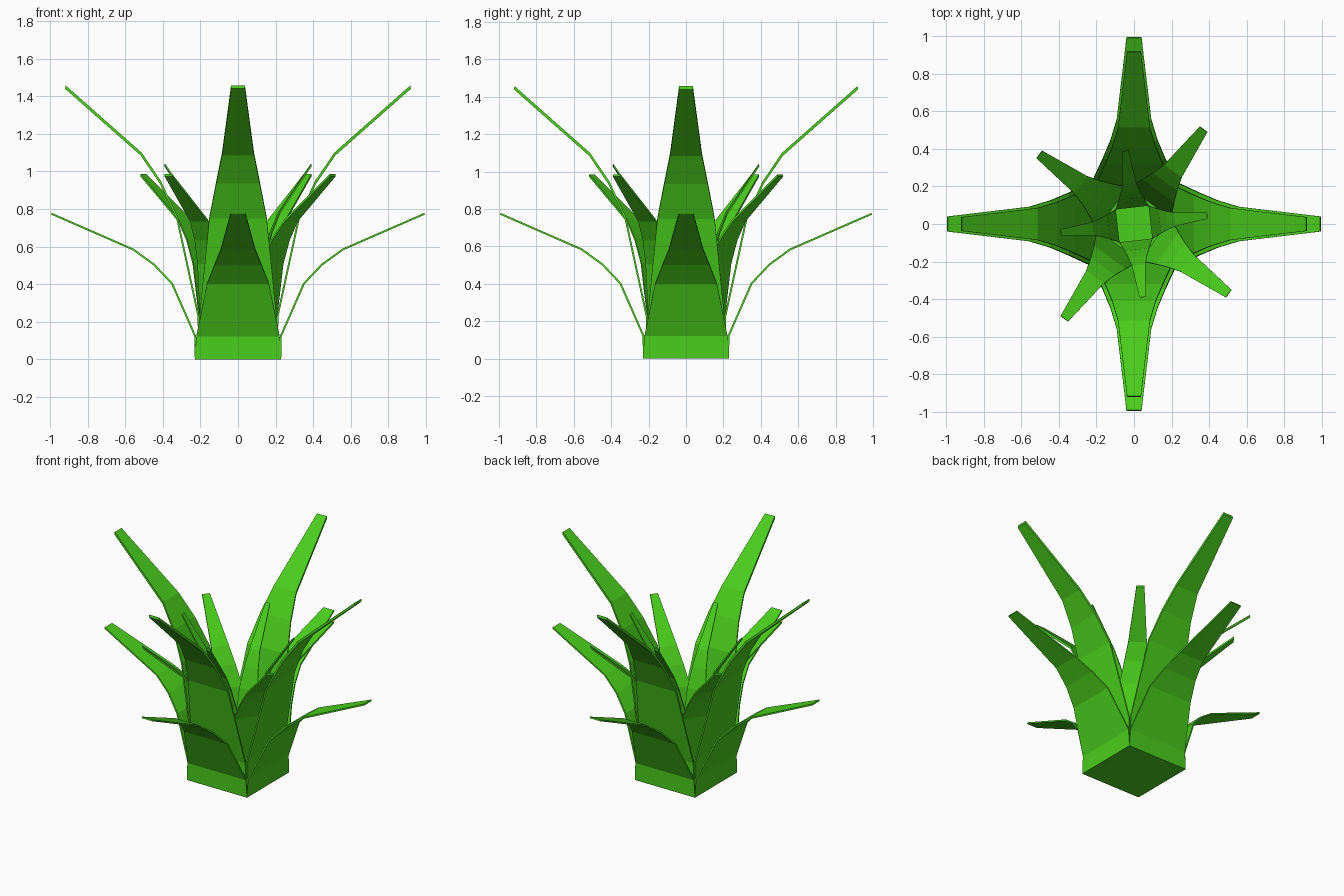
import bpy, bmesh
from math import radians
from mathutils import Matrix

if "Cube" in bpy.data.objects:
    bpy.data.objects.remove(bpy.data.objects["Cube"])

green = bpy.data.materials.new("leaf_green")
green.diffuse_color = (0.07, 0.62, 0.012, 1)
green.use_nodes = True
green.node_tree.nodes["Principled BSDF"].inputs["Base Color"].default_value = green.diffuse_color

# Leaf profile: distance from centre, height, half width
PROFILE = [(0.23, 0.0, 0.23), (0.232, 0.12, 0.222), (0.355, 0.40, 0.165),
           (0.45, 0.50, 0.125), (0.56, 0.58, 0.092), (0.995, 0.77, 0.04)]


def leaf_tier(name, width, height, angle):
    """Square floor with four bent, tapering leaves, as one thin shell."""
    bm = bmesh.new()
    for side in range(4):
        turn = Matrix.Rotation(radians(90 * side), 3, 'Z')
        rows = [[bm.verts.new(turn @ Matrix.Identity(3) @ p) for p in pair]
                for pair in (leaf_points(*row) for row in PROFILE)]
        for (a, b), (c, d) in zip(rows, rows[1:]):
            bm.faces.new((a, b, d, c))
    # floor
    r = PROFILE[0][0]
    bm.faces.new([bm.verts.new(p) for p in
                  ((-r, -r, 0), (-r, r, 0), (r, r, 0), (r, -r, 0))])
    bmesh.ops.remove_doubles(bm, verts=bm.verts, dist=0.0005)
    mesh = bpy.data.meshes.new(name)
    bm.to_mesh(mesh)
    bm.free()
    mesh.materials.append(green)
    ob = bpy.data.objects.new(name, mesh)
    bpy.context.collection.objects.link(ob)
    ob.scale = (width, width, height)
    ob.rotation_euler.z = radians(angle)
    shell = ob.modifiers.new("thickness", 'SOLIDIFY')
    shell.thickness = 0.01
    shell.offset = -1
    return ob


def leaf_points(r, z, w):
    from mathutils import Vector
    return Vector((-w, -r, z)), Vector((w, -r, z))


# Tiers from the wide outer leaves to the small inner ones
leaf_tier("outer_leaves", 1.0, 1.0, 0)
leaf_tier("tall_leaves", 0.925, 1.87, 0)
leaf_tier("middle_leaves", 0.63, 1.265, -36.3)
leaf_tier("inner_leaves", 0.395, 1.335, 6.5)
